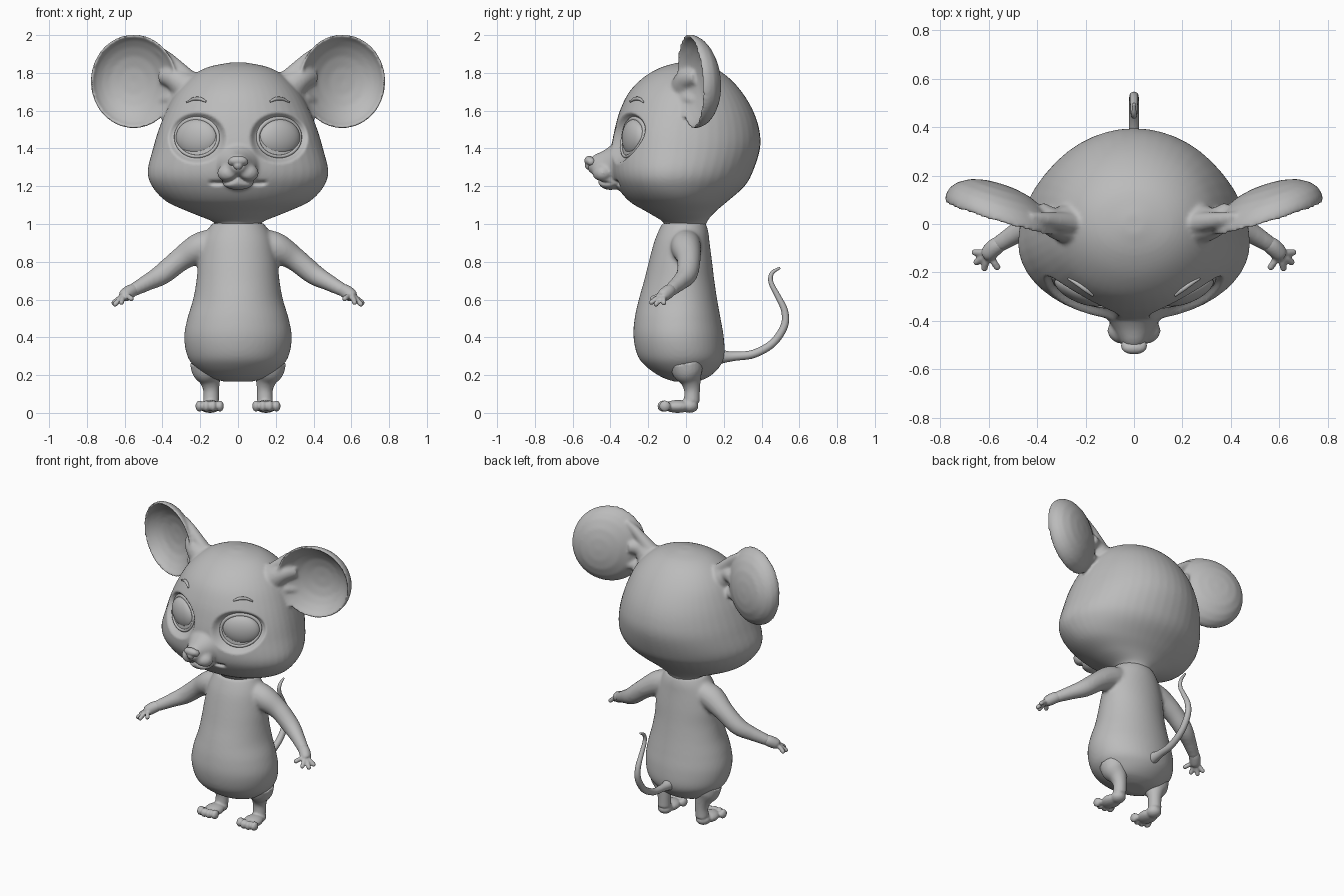
import bpy, bmesh, math
from mathutils import Vector, Matrix
from mathutils.bvhtree import BVHTree

if "Cube" in bpy.data.objects:
    bpy.data.objects.remove(bpy.data.objects["Cube"])

GREY = (0.5, 0.5, 0.5, 1)
mat = bpy.data.materials.new("soft_grey")
mat.use_nodes = True
mat.diffuse_color = GREY
bsdf = mat.node_tree.nodes["Principled BSDF"]
bsdf.inputs["Base Color"].default_value = GREY


def spline(keys, steps=6):
    """Catmull-Rom through tuples of any length."""
    out = []
    for i in range(len(keys) - 1):
        a, b, c, d = (keys[max(0, min(len(keys) - 1, i + k))] for k in (-1, 0, 1, 2))
        for s in range(steps):
            t = s / steps
            out.append([q + 0.5 * t * (r - p + t * (2 * p - 5 * q + 4 * r - s3 + t * (3 * (q - r) + s3 - p)))
                        for p, q, r, s3 in zip(a, b, c, d)])
    return out + [list(keys[-1])]


def loft(bm, rings, closed=False):
    loops = [[bm.verts.new(p) for p in ring] for ring in rings]
    n = len(loops[0])
    pairs = list(zip(loops, loops[1:])) + ([(loops[-1], loops[0])] if closed else [])
    for lo, hi in pairs:
        for i in range(n):
            j = (i + 1) % n
            bm.faces.new((lo[i], lo[j], hi[j], hi[i]))
    if not closed:
        bm.faces.new(loops[0][::-1])
        bm.faces.new(loops[-1])


def circle(n):
    return [(math.cos(2 * math.pi * i / n), math.sin(2 * math.pi * i / n)) for i in range(n)]


def stack(bm, keys, n=48):
    """Horizontal rings: z, half width, front y, back y, y of the widest point."""
    rings = []
    for z, w, f, b, m in spline(keys):
        rings.append([(w * c, m + s * (b - m if s > 0 else m - f), z) for c, s in circle(n)])
    loft(bm, rings)


def tube(bm, keys, ref=(0, 1, 0), n=16, closed=False, steps=6):
    """Round sweep through x, y, z, radius."""
    pts = [tuple(k) for k in keys] if closed else spline(keys, steps)
    pos = [Vector(p[:3]) for p in pts]
    rings = []
    for i, p in enumerate(pos):
        if closed:
            t = pos[(i + 1) % len(pos)] - pos[i - 1]
        else:
            t = pos[min(i + 1, len(pos) - 1)] - pos[max(i - 1, 0)]
        a = t.cross(Vector(ref)).normalized()
        b = t.normalized().cross(a)
        rings.append([p + pts[i][3] * (c * a + s * b) for c, s in circle(n)])
    loft(bm, rings, closed)


def ball(bm, pos, size, turn=0):
    m = Matrix.Translation(pos) @ Matrix.Rotation(turn, 4, 'Z') @ Matrix.Diagonal((*size, 1))
    bmesh.ops.create_uvsphere(bm, u_segments=32, v_segments=20, radius=1, matrix=m)


def finish(name, bm, voxel=0, smooth=0):
    bmesh.ops.recalc_face_normals(bm, faces=bm.faces)
    me = bpy.data.meshes.new(name)
    bm.to_mesh(me)
    bm.free()
    ob = bpy.data.objects.new(name, me)
    bpy.context.collection.objects.link(ob)
    if voxel:
        # fuse the overlapping volumes into one soft skin
        r = ob.modifiers.new("fuse", 'REMESH')
        r.mode, r.voxel_size = 'VOXEL', voxel
        s = ob.modifiers.new("soften", 'SMOOTH')
        s.factor, s.iterations = 0.5, smooth
        dg = bpy.context.evaluated_depsgraph_get()
        fused = bpy.data.meshes.new_from_object(ob.evaluated_get(dg))
        ob.modifiers.clear()
        ob.data = fused
    ob.data.materials.clear()
    ob.data.materials.append(mat)
    ob.data.polygons.foreach_set("use_smooth", [True] * len(ob.data.polygons))
    return ob


# Head: skull, muzzle and ears
bm = bmesh.new()
stack(bm, [(.97, .11, -.11, .1, 0), (1.01, .13, -.12, .11, 0), (1.06, .25, -.2, .15, -.02),
           (1.12, .38, -.3, .22, -.05), (1.2, .455, -.365, .31, -.08), (1.28, .478, -.395, .355, -.08),
           (1.4, .45, -.395, .392, -.06), (1.5, .42, -.378, .388, -.05), (1.6, .38, -.35, .355, -.03),
           (1.7, .325, -.3, .295, -.01), (1.78, .25, -.22, .22, 0), (1.83, .16, -.13, .14, 0),
           (1.855, .04, -.04, .04, 0)])
tube(bm, [(0, -.25, 1.31, .2), (0, -.36, 1.31, .13), (0, -.43, 1.31, .085), (0, -.49, 1.315, .052),
          (0, -.515, 1.32, .03)], ref=(0, 0, 1), n=32)
ball(bm, (0, -.4, 1.225), (.085, .065, .045))
for s in (-1, 1):
    ball(bm, (s * .045, -.44, 1.27), (.065, .055, .05))
    tube(bm, [(s * .2, -.01, 1.68, .08), (s * .28, 0, 1.73, .08), (s * .34, .012, 1.77, .06), (s * .4, .06, 1.78, .04)])
    # flared wings of the stem, above and below
    tube(bm, [(s * .23, 0, 1.74, .05), (s * .3, .01, 1.81, .04), (s * .37, .02, 1.88, .03), (s * .43, .03, 1.93, .02)])
    tube(bm, [(s * .3, 0, 1.65, .05), (s * .35, .02, 1.66, .04), (s * .4, .06, 1.65, .025)])
    # bowl: inner surface out to the rim, then back along the outside
    rings = []
    for r, d in [(.02, .1), (.3, .095), (.55, .078), (.75, .05), (.9, .018), (.98, -.012), (1.015, -.005),
                 (1, .025), (.92, .06), (.78, .09), (.55, .118), (.3, .132), (.02, .137)]:
        ring = []
        for c, u in circle(56):
            x, z = .225 * r * c, .245 * r * u
            ring.append((s * (.552 + x), .03 + .3 * x - .06 * z + d, 1.755 + z))
        rings.append(ring)
    loft(bm, rings)
head = finish("head", bm, .01, 5)

# Press in the eye sockets and the mouth crease
for v in head.data.vertices:
    x, y, z = abs(v.co.x), v.co.y, v.co.z
    if y < -.1:
        d = ((x - .217) / .115) ** 2 + ((z - 1.455) / .1) ** 2
        t = max(0, min(1, (1.9 - d) / .9))
        v.co.y += .042 * t * t * (3 - 2 * t)
        if x < .16:
            line = 1.215 + .04 * math.exp(-x / .03) + .5 * max(0, x - .11) ** 1.5
            v.co.y += .022 * math.exp(-((z - line) / .011) ** 2) * min(1, (.16 - x) / .03)

tree = BVHTree.FromPolygons([v.co for v in head.data.vertices], [p.vertices for p in head.data.polygons])


def on_face(x, z):
    return tree.ray_cast(Vector((x, -2, z)), Vector((0, 1, 0)))[0].y


for s, side in ((1, "left"), (-1, "right")):
    bm = bmesh.new()
    ball(bm, (s * .217, -.272, 1.455), (.12, .054, .1), s * math.radians(23))
    finish(side + "_eye", bm)

    # Lid rim follows the face, heavier along the top
    bm = bmesh.new()
    rim = []
    for c, u in circle(48):
        x, z = s * (.217 + .112 * c), 1.457 + .1 * u
        rim.append((x, on_face(x, z), z, .009 + .005 * max(0, u)))
    tube(bm, rim, n=10, closed=True)
    finish(side + "_eyelid", bm)

    bm = bmesh.new()
    brow = [(.17, 1.648, .005), (.2, 1.662, .01), (.235, 1.662, .009), (.272, 1.645, .004)]
    tube(bm, [(s * x, on_face(s * x, z) - .004, z, r) for x, z, r in brow], n=10)
    finish(side + "_eyebrow", bm)

# Nose with a stem down to the mouth
bm = bmesh.new()
ball(bm, (0, -.512, 1.335), (.05, .026, .026))
ball(bm, (0, -.512, 1.312), (.026, .024, .026))
for s in (-1, 1):
    ball(bm, (s * .033, -.503, 1.33), (.021, .022, .021))
finish("nose", bm, .005, 3)

# Torso with sleeves
bm = bmesh.new()
stack(bm, [(1.005, .135, -.125, .105, -.01), (.96, .165, -.147, .118, -.01), (.9, .19, -.17, .125, -.01),
           (.8, .21, -.197, .138, -.01), (.7, .22, -.222, .15, -.02), (.6, .238, -.25, .165, -.02),
           (.5, .268, -.272, .183, -.03), (.4, .285, -.278, .2, -.03), (.3, .268, -.255, .203, -.02),
           (.24, .225, -.205, .175, -.02), (.19, .16, -.13, .12, 0), (.165, .07, -.06, .06, 0)])
for s in (-1, 1):
    tube(bm, [(s * .1, 0, .905, .075), (s * .2, 0, .875, .08), (s * .3, .015, .815, .063), (s * .4, .005, .735, .056),
              (s * .48, -.035, .69, .044), (s * .565, -.088, .645, .034)], n=24)
finish("torso", bm, .011, 6)

for s, side in ((1, "left"), (-1, "right")):
    # Hand: cuff, palm, thumb and three fingers
    bm = bmesh.new()
    tube(bm, [(s * .54, -.075, .657, .03), (s * .57, -.092, .643, .036), (s * .6, -.12, .622, .034),
              (s * .615, -.13, .612, .024)])
    for x, y, z in [(.565, -.178, .605), (.617, -.182, .585), (.65, -.158, .576), (.657, -.117, .583)]:
        tube(bm, [(s * .592, -.113, .625, .014), (s * (x + .6) / 2, (y - .12) / 2, (z + .63) / 2, .014),
                  (s * x, y, z, .014)])
        ball(bm, (s * x, y, z), (.014, .014, .014))
    finish(side + "_hand", bm, .006, 3)

    # Leg, foot and toes
    bm = bmesh.new()
    tube(bm, [(s * .165, 0, .27, .09), (s * .16, .01, .22, .082), (s * .148, .025, .17, .055), (s * .142, .032, .12, .042),
              (s * .143, .03, .06, .042)], n=24)
    ball(bm, (s * .145, .018, .036), (.047, .048, .036))
    ball(bm, (s * .148, -.045, .034), (.058, .075, .034))
    for k in range(4):
        x = .096 + .036 * k
        ball(bm, (s * x, -.105 - .018 * math.sin(math.pi * (k + .5) / 4), .036), (.021, .03, .03))
    finish(side + "_leg", bm, .007, 3)

# Tail
bm = bmesh.new()
tube(bm, [(0, .15, .3, .05), (0, .2, .298, .034), (0, .26, .3, .024), (0, .36, .313, .022), (0, .46, .37, .021),
          (0, .52, .46, .02), (0, .522, .54, .018), (0, .485, .62, .015), (0, .45, .69, .013),
          (0, .455, .74, .011), (0, .498, .768, .006)], ref=(1, 0, 0))
finish("tail", bm)
